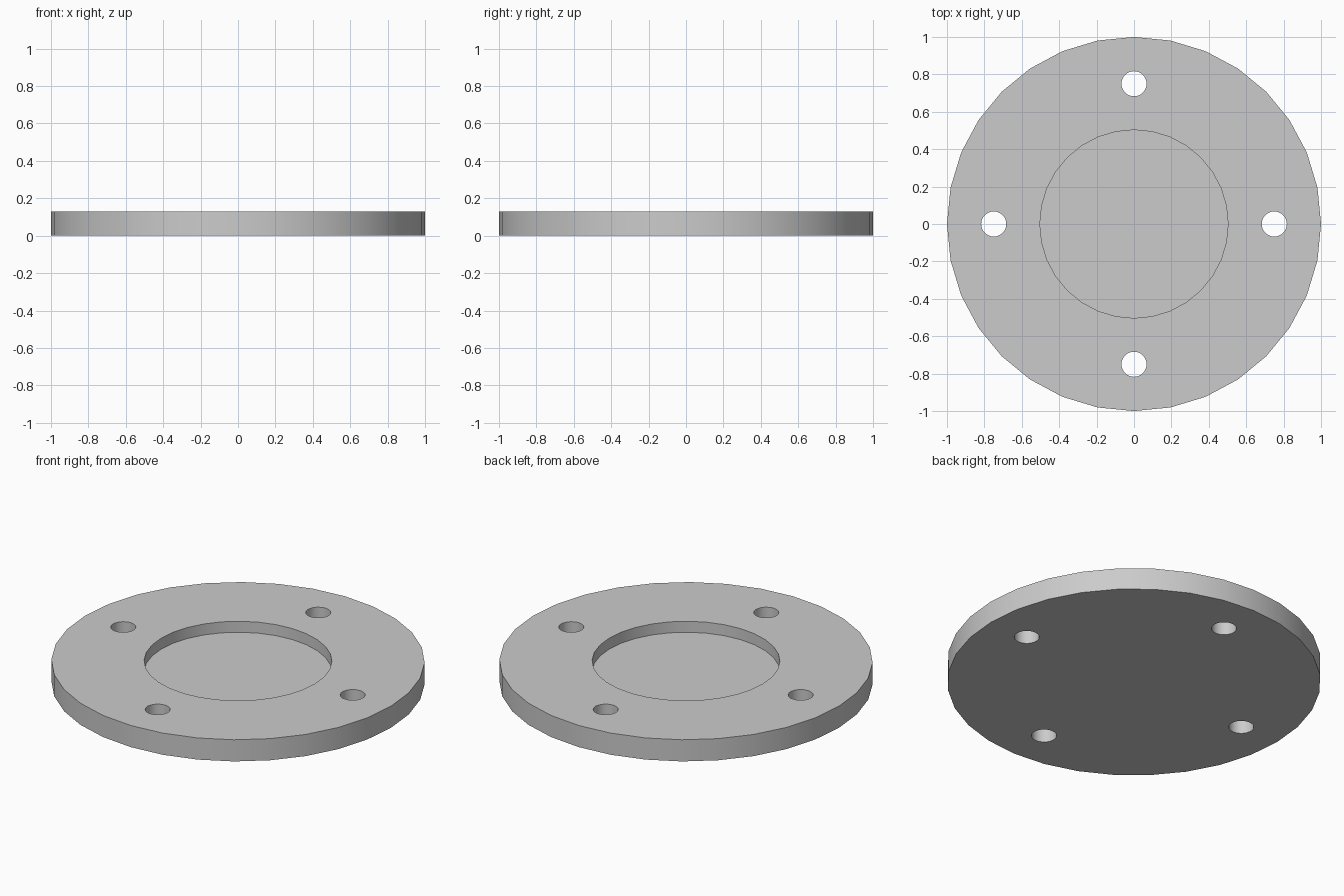
import bpy
import math

HEIGHT = 0.128
FLOOR = 0.063
SIDES = 32

cube = bpy.data.objects.get("Cube")
if cube:
    bpy.data.objects.remove(cube, do_unlink=True)

# Plain grey metal
grey = bpy.data.materials.new("plain_grey")
grey.use_nodes = True
colour = (0.6, 0.6, 0.6, 1)
grey.diffuse_color = colour
grey.node_tree.nodes["Principled BSDF"].inputs["Base Color"].default_value = colour


def cylinder(name, radius, bottom, top, x=0, y=0):
    bpy.ops.mesh.primitive_cylinder_add(
        vertices=SIDES, radius=radius, depth=top - bottom,
        location=(x, y, (top + bottom) / 2))
    obj = bpy.context.object
    obj.name = name
    obj.data.materials.append(grey)
    return obj


# Round flange plate
flange = cylinder("flange_plate", 1, 0, HEIGHT)

# Cutters: shallow central recess and four through bolt holes
cutters = [cylinder("recess_cutter", 0.503, FLOOR, HEIGHT + 0.1)]
for i in range(4):
    angle = i * math.pi / 2
    cutters.append(cylinder("bolt_hole_cutter", 0.067, -0.1, HEIGHT + 0.1,
                            0.75 * math.cos(angle), 0.75 * math.sin(angle)))

# Cut the plate, then discard the cutters
bpy.ops.object.select_all(action="DESELECT")
flange.select_set(True)
bpy.context.view_layer.objects.active = flange
for cutter in cutters:
    cut = flange.modifiers.new("cut", "BOOLEAN")
    cut.operation = "DIFFERENCE"
    cut.solver = "EXACT"
    cut.object = cutter
    bpy.ops.object.modifier_apply(modifier=cut.name)
    bpy.data.objects.remove(cutter, do_unlink=True)

# Smooth round walls with sharp rims
bpy.ops.object.shade_smooth_by_angle(angle=math.radians(30))
